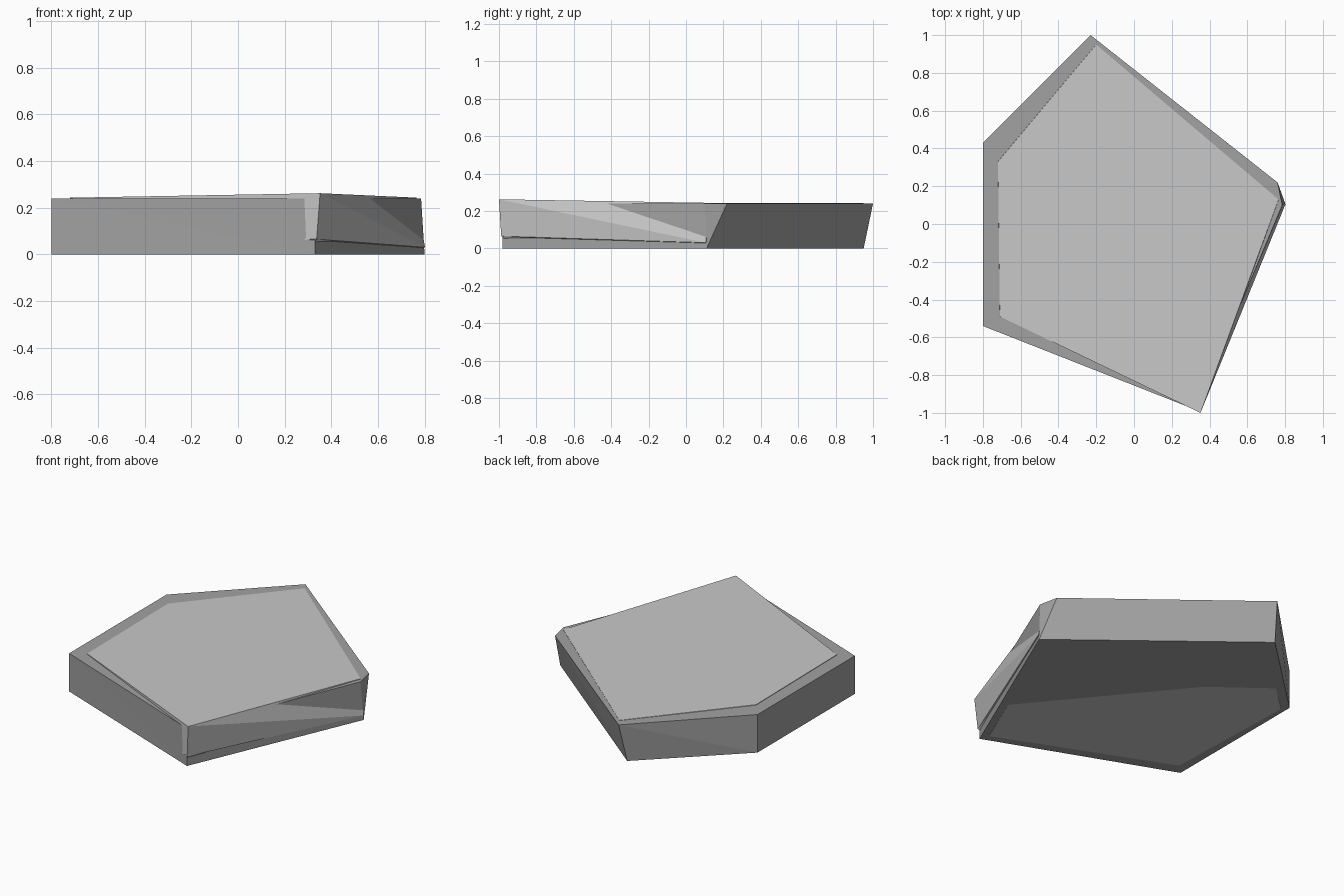
import bpy, bmesh

cube = bpy.data.objects.get("Cube")
if cube:
    bpy.data.objects.remove(cube, do_unlink=True)


def material(name, grey):
    mat = bpy.data.materials.new(name)
    mat.use_nodes = True
    colour = (grey, grey, grey, 1)
    mat.diffuse_color = colour
    mat.node_tree.nodes["Principled BSDF"].inputs["Base Color"].default_value = colour
    return mat


def slab(name, rings, mat):
    """Stack matching rings of corners, bottom to top, and close both ends."""
    bm = bmesh.new()
    loops = [[bm.verts.new(p) for p in ring] for ring in rings]
    n = len(loops[0])
    bm.faces.new(loops[0][::-1])
    bm.faces.new(loops[-1])
    for low, high in zip(loops, loops[1:]):
        for i in range(n):
            j = (i + 1) % n
            # split each twisted wall from its far bottom corner
            bm.faces.new((low[i], low[j], high[i]))
            bm.faces.new((low[j], high[j], high[i]))
    bmesh.ops.remove_doubles(bm, verts=bm.verts, dist=0.0001)
    bmesh.ops.recalc_face_normals(bm, faces=bm.faces)
    mesh = bpy.data.meshes.new(name)
    bm.to_mesh(mesh)
    bm.free()
    mesh.materials.append(mat)
    obj = bpy.data.objects.new(name, mesh)
    bpy.context.collection.objects.link(obj)
    return obj


dark = material("dark grey stone", 0.36)
light = material("light grey stone", 0.58)

# Outer slab: five-sided, with the right corner chipped at the top
outer_base = [(0.33, -0.98, 0), (0.80, 0.11, 0), (0.80, 0.11, 0),
              (-0.255, 0.95, 0), (-0.80, 0.43, 0), (-0.80, -0.54, 0)]
outer_top = [(0.33, -0.985, 0.24), (0.785, 0.10, 0.24), (0.76, 0.22, 0.24),
             (-0.23, 1.0, 0.24), (-0.80, 0.43, 0.24), (-0.80, -0.54, 0.24)]
slab("outer_slab", [outer_base, outer_top], dark)

# Inner slab: pale core that shows on the top, the right wall and underneath
core_base = [(0.31, -0.92, -0.001), (0.74, 0.11, 0.002), (-0.25, 0.87, 0.002),
             (-0.77, 0.39, -0.001), (-0.74, -0.48, -0.001)]
core_middle = [(0.337, -0.988, 0.065), (0.802, 0.105, 0.03), (-0.23, 0.92, 0.05),
               (-0.76, 0.38, 0.05), (-0.73, -0.49, 0.05)]
core_top = [(0.352, -1.0, 0.262), (0.765, 0.13, 0.243), (-0.20, 0.95, 0.242),
            (-0.72, 0.33, 0.243), (-0.71, -0.49, 0.243)]
slab("inner_slab", [core_base, core_middle, core_top], light)
